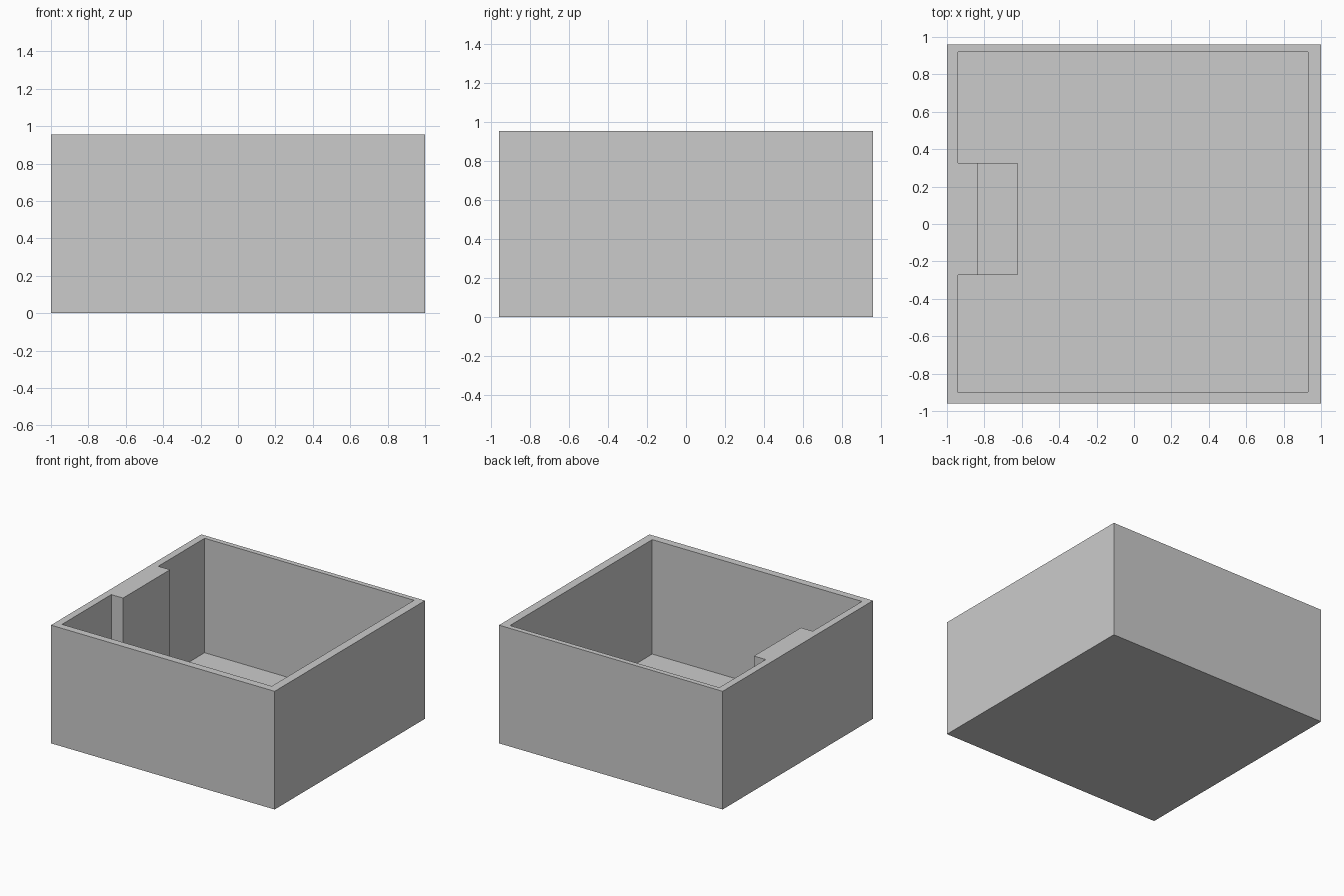
import bpy, bmesh

if "Cube" in bpy.data.objects:
    bpy.data.objects.remove(bpy.data.objects["Cube"])


def prism(name, outline, z0, z1):
    """Extrude a counter-clockwise floor-plan outline from z0 up to z1."""
    bm = bmesh.new()
    face = bm.faces.new([bm.verts.new((x, y, z0)) for x, y in outline])
    top = bmesh.ops.extrude_face_region(bm, geom=[face], use_keep_orig=True)
    verts = [g for g in top["geom"] if isinstance(g, bmesh.types.BMVert)]
    bmesh.ops.translate(bm, verts=verts, vec=(0, 0, z1 - z0))
    bmesh.ops.recalc_face_normals(bm, faces=bm.faces)
    mesh = bpy.data.meshes.new(name)
    bm.to_mesh(mesh)
    bm.free()
    obj = bpy.data.objects.new(name, mesh)
    bpy.context.collection.objects.link(obj)
    return obj


def rect(x0, x1, y0, y1):
    return [(x0, y0), (x1, y0), (x1, y1), (x0, y1)]


HEIGHT, FLOOR = 0.955, 0.03
CHIMNEY_X, CHIMNEY_Y0, CHIMNEY_Y1 = -0.837, -0.273, 0.327

# Room shell: solid block hollowed by the interior plan, leaving the chimney breast
shell = prism("room_walls", rect(-1, 1, -0.96, 0.96), 0, HEIGHT)
interior = prism("interior_cutter", [
    (-0.942, -0.902), (0.931, -0.898), (0.931, 0.919), (-0.942, 0.919),
    (-0.942, CHIMNEY_Y1), (CHIMNEY_X, CHIMNEY_Y1),
    (CHIMNEY_X, CHIMNEY_Y0), (-0.942, CHIMNEY_Y0)], FLOOR, HEIGHT + 0.2)
cut = shell.modifiers.new("hollow", "BOOLEAN")
cut.operation = "DIFFERENCE"
cut.solver = "EXACT"
cut.object = interior
bpy.context.view_layer.objects.active = shell
bpy.ops.object.modifier_apply(modifier=cut.name)
bpy.data.objects.remove(interior)

# Hearth slab in front of the chimney breast
prism("hearth", rect(CHIMNEY_X, -0.623, CHIMNEY_Y0, CHIMNEY_Y1), FLOOR, FLOOR + 0.012)
